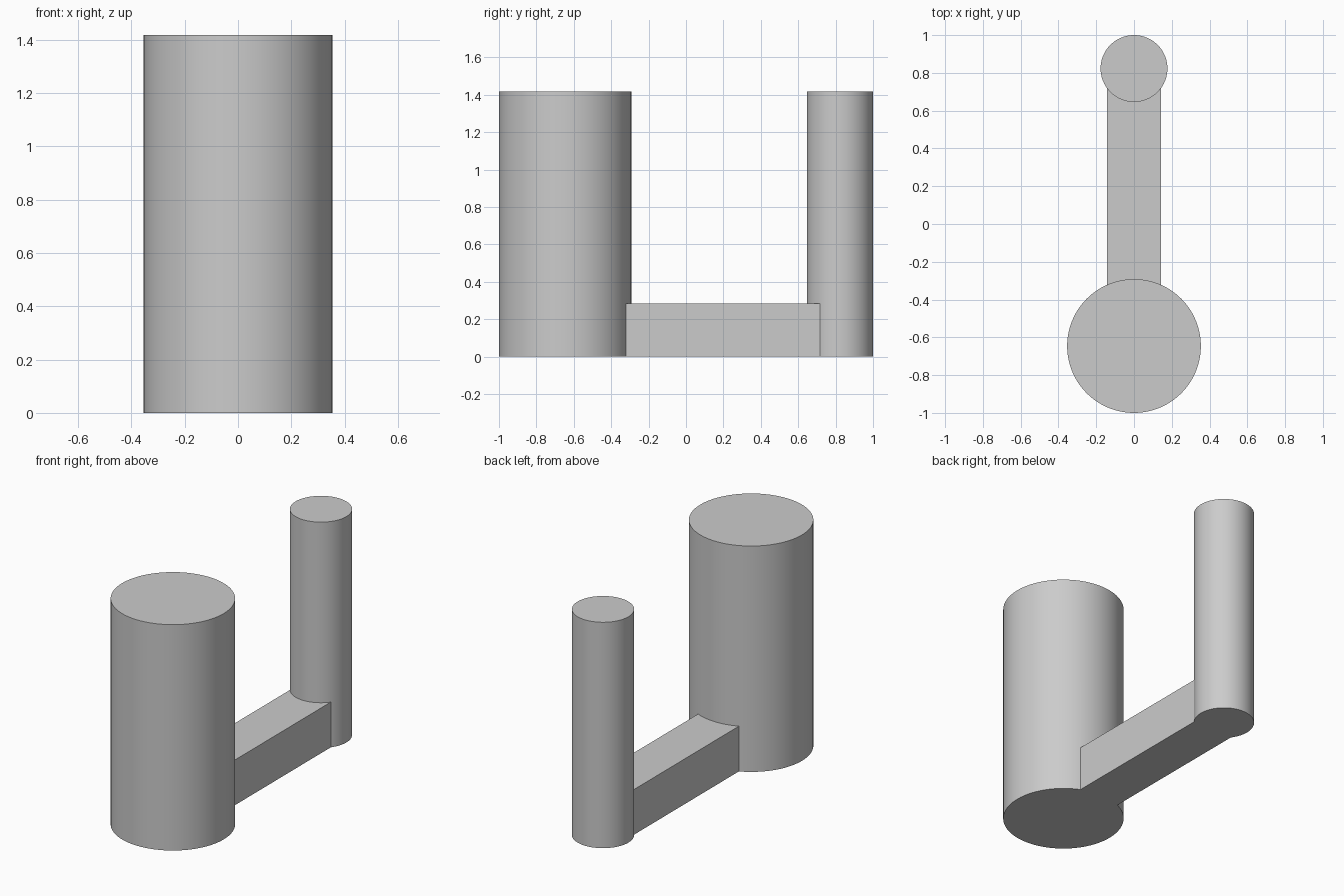
import bpy

if "Cube" in bpy.data.objects:
    bpy.data.objects.remove(bpy.data.objects["Cube"])

HEIGHT = 1.418

grey = bpy.data.materials.new("light_grey")
grey.diffuse_color = (0.6, 0.6, 0.6, 1)
grey.use_nodes = True
grey.node_tree.nodes["Principled BSDF"].inputs["Base Color"].default_value = grey.diffuse_color


def post(name, radius, y):
    bpy.ops.mesh.primitive_cylinder_add(vertices=96, radius=radius, depth=HEIGHT,
                                        location=(0, y, HEIGHT / 2))
    obj = bpy.context.object
    obj.name = name
    obj.data.materials.append(grey)
    return obj


# Thick front post and thin back post, equal in height
large_post = post("large_post", 0.354, -0.646)
small_post = post("small_post", 0.177, 0.823)

# Low bar running between the post axes, flush with the base
bpy.ops.mesh.primitive_cube_add(size=1, location=(0, 0.0885, 0.142))
bar = bpy.context.object
bar.name = "connecting_bar"
bar.scale = (0.284, 1.469, 0.284)
bpy.ops.object.transform_apply(location=False, rotation=False, scale=True)
bar.data.materials.append(grey)

# Fuse the three parts into one solid
body = large_post
bpy.context.view_layer.objects.active = body
for part in (bar, small_post):
    mod = body.modifiers.new("union", 'BOOLEAN')
    mod.operation = 'UNION'
    mod.solver = 'EXACT'
    mod.object = part
    bpy.ops.object.modifier_apply(modifier=mod.name)
    bpy.data.objects.remove(part)
body.name = "posts_with_connecting_bar"

# Smooth round walls, sharp rims
bpy.ops.object.select_all(action='DESELECT')
body.select_set(True)
bpy.ops.object.shade_smooth_by_angle(angle=0.52)
